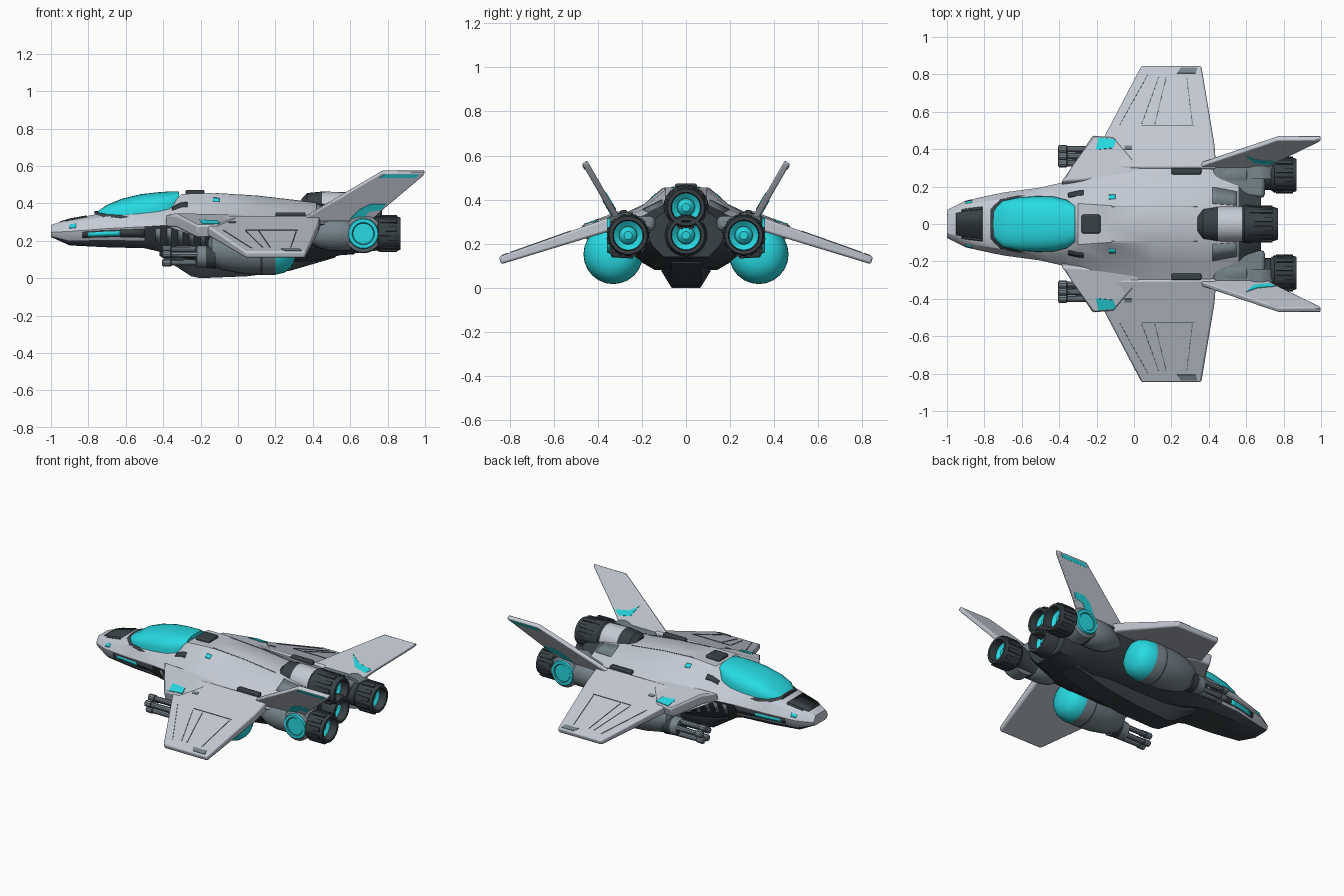
import bpy, bmesh, math
from mathutils import Vector

if "Cube" in bpy.data.objects:
    bpy.data.objects.remove(bpy.data.objects["Cube"])

def material(name, rgb):
    m = bpy.data.materials.new(name)
    m.diffuse_color = (*rgb, 1)
    m.use_nodes = True
    m.node_tree.nodes["Principled BSDF"].inputs["Base Color"].default_value = m.diffuse_color
    return m

MATS = [material("light grey", (0.55, 0.59, 0.66)), material("charcoal", (0.040, 0.053, 0.060)),
        material("slate", (0.18, 0.23, 0.26)), material("cyan", (0.02, 0.70, 0.76)),
        material("deep teal", (0.02, 0.30, 0.34))]
LIGHT, DARK, SLATE, CYAN, TEAL = range(5)

def finish(name, bm, mirror=False, bevel=0, solid=0, normals=True):
    bmesh.ops.remove_doubles(bm, verts=bm.verts, dist=1e-5)
    if normals:
        bmesh.ops.recalc_face_normals(bm, faces=bm.faces)
    me = bpy.data.meshes.new(name)
    bm.to_mesh(me)
    bm.free()
    for m in MATS:
        me.materials.append(m)
    ob = bpy.data.objects.new(name, me)
    bpy.context.collection.objects.link(ob)
    bpy.ops.object.select_all(action='DESELECT')
    bpy.context.view_layer.objects.active = ob
    ob.select_set(True)
    bpy.ops.object.shade_smooth_by_angle(angle=math.radians(35))
    if solid:
        mod = ob.modifiers.new("thickness", 'SOLIDIFY')
        mod.thickness, mod.offset = solid, 0
    if bevel:
        mod = ob.modifiers.new("bevel", 'BEVEL')
        mod.width, mod.segments, mod.limit_method = bevel, 2, 'ANGLE'
    if mirror:
        ob.modifiers.new("mirror", 'MIRROR').use_axis = (False, True, False)
    return ob

def loft(name, rings, mat):
    """Half cross-sections joined along x, then mirrored across y = 0."""
    bm = bmesh.new()
    vs = [[bm.verts.new(p) for p in r] for r in rings]
    for i in range(len(vs) - 1):
        for k in range(len(vs[0]) - 1):
            f = bm.faces.new((vs[i][k], vs[i][k+1], vs[i+1][k+1], vs[i+1][k]))
            f.material_index = mat(i, k)
    for i in (0, -1):
        bm.faces.new(vs[i]).material_index = mat(i % (len(vs) - 1), 2)
    bmesh.ops.recalc_face_normals(bm, faces=bm.faces)
    # the open side lies on the mirror plane: make the top face up
    top = max(bm.faces, key=lambda f: f.calc_center_median().z)
    if top.normal.z < 0:
        bmesh.ops.reverse_faces(bm, faces=bm.faces)
    finish(name, bm, mirror=True, normals=False)

def slab(name, pts, offs, mat, mirror=True, bevel=0):
    """Flat outline thickened by an offset vector per point on both sides."""
    bm = bmesh.new()
    a = [bm.verts.new(p + o) for p, o in zip(pts, offs)]
    b = [bm.verts.new(p - o) for p, o in zip(pts, offs)]
    bm.faces.new(a)
    bm.faces.new(b[::-1])
    for i in range(len(a)):
        j = (i + 1) % len(a)
        bm.faces.new((a[i], b[i], b[j], a[j]))
    for f in bm.faces:
        f.material_index = mat
    finish(name, bm, mirror, bevel)

def lathe(name, prof, c, axis='x', mirror=False, n=24):
    """Profile of (position, radius, colour of next segment) spun about an axis."""
    bm = bmesh.new()
    rings = []
    for u, r, _ in prof:
        ring = []
        for k in range(n):
            p, q = r * math.cos(2*math.pi*k/n), r * math.sin(2*math.pi*k/n)
            ring.append(bm.verts.new((u, c[0] + p, c[1] + q) if axis == 'x' else (c[0] + p, u, c[1] + q)))
        rings.append(ring)
    for i in range(len(prof) - 1):
        for k in range(n):
            j = (k + 1) % n
            f = bm.faces.new((rings[i][k], rings[i][j], rings[i+1][j], rings[i+1][k]))
            f.material_index = prof[i][2]
    bm.faces.new(rings[0]).material_index = prof[0][2]
    bm.faces.new(rings[-1]).material_index = prof[-1][2]
    finish(name, bm, mirror)

def box(name, lo, hi, mat, mirror=True, bevel=0.008):
    (x0, y0, z0), (x1, y1, z1) = lo, hi
    z = (z0 + z1) / 2
    pts = [Vector((x, y, z)) for x, y in ((x0, y0), (x1, y0), (x1, y1), (x0, y1))]
    slab(name, pts, [Vector((0, 0, (z1 - z0) / 2))] * 4, mat, mirror, bevel)

# Fuselage: x, then (half width, z) for top edge, shoulder, side, lower side, bottom edge
HULL = [(-1.0, .05, .285, .065, .265, .075, .245, .065, .225, .05, .22),
        (-.9, .07, .315, .105, .295, .125, .25, .11, .2, .08, .175),
        (-.7, .09, .352, .135, .33, .168, .265, .15, .205, .1, .165),
        (-.5, .10, .37, .155, .345, .195, .275, .17, .20, .11, .16),
        (-.37, .10, .385, .16, .355, .225, .283, .183, .185, .117, .13),
        (-.30, .11, .45, .175, .38, .245, .287, .19, .175, .12, .11),
        (-.15, .10, .455, .19, .38, .32, .30, .24, .15, .13, .085),
        (.1, .10, .44, .20, .37, .36, .30, .26, .15, .14, .08),
        (.4, .10, .405, .20, .355, .35, .295, .26, .17, .14, .09),
        (.56, .09, .38, .17, .34, .30, .28, .2, .18, .12, .125),
        (.68, .07, .36, .12, .33, .20, .27, .15, .19, .1, .14)]

def section(st):
    return [Vector((st[0], 0, st[2]))] + [Vector((st[0], st[i], st[i+1])) for i in range(1, 10, 2)] + [Vector((st[0], 0, st[10]))]

loft("fuselage", [section(s) for s in HULL],
     lambda i, k: DARK if k >= 4 or (k == 3 and i >= 3) or i == 9 else LIGHT)

def hull_point(x, k, t):
    for a, b in zip(HULL, HULL[1:]):
        if x <= b[0]:
            break
    f = (x - a[0]) / (b[0] - a[0])
    ra, rb = section(a), section(b)
    return ra[k].lerp(ra[k+1], t).lerp(rb[k].lerp(rb[k+1], t), f)

def hull_plate(name, x0, x1, k, t0, t1, mat, thick=.008, n=6):
    """Thin painted strip lying on one band of the fuselage."""
    bm = bmesh.new()
    rows = []
    for i in range(n + 1):
        x = x0 + (x1 - x0) * i / n
        rows.append([bm.verts.new(hull_point(x, k, t)) for t in (t0, t1)])
    for p, q in zip(rows, rows[1:]):
        bm.faces.new((p[0], p[1], q[1], q[0])).material_index = mat
    finish(name, bm, True, solid=thick)

hull_plate("nose_panel", -.95, -.81, 0, 0, 1, DARK)
hull_plate("nose_panel_side", -.92, -.81, 1, 0, .3, DARK)
hull_plate("nose_light", -.9, -.865, 2, .2, .65, CYAN)
hull_plate("chin_recess", -.83, -.5, 3, .15, .75, DARK, .006)
hull_plate("chin_stripe", -.8, -.63, 3, .25, .65, CYAN, .0095)
hull_plate("side_light", -.135, -.1, 1, .35, .6, CYAN)
hull_plate("side_vent", -.35, -.27, 1, .65, 1, DARK)
hull_plate("spine_line", -.12, .34, 0, .9, .94, SLATE, .004)
hull_plate("rear_shoulder", .42, .55, 1, .1, 1, SLATE)
for i in range(5):
    x = -.44 + i * .06
    hull_plate("belly_slat", x, x + .025, 3, .15, .95, SLATE, n=2)
box("rear_vent", (.2, .265, .32), (.36, .3, .352), DARK)

# Canopy glass and its dark rim: x, half width, base z, top z
CANOPY = [(-.75, .08, .33, .358), (-.70, .125, .33, .392), (-.62, .142, .33, .425), (-.52, .15, .33, .449),
          (-.43, .148, .335, .459), (-.36, .13, .36, .464), (-.315, .10, .41, .463)]

def arch(x, w, zb, zt):
    r = []
    for k in range(9):
        a = k * math.pi / 16
        r.append(Vector((x, w * math.sin(a) ** .8, zb + (zt - zb) * max(0, math.cos(a)) ** .65)))
    return r + [Vector((x, 0, zb))]

loft("canopy_glass", [arch(*c) for c in CANOPY], lambda i, k: CYAN)
loft("canopy_rim", [arch(-.54 + (x + .54) * 1.08, w + .011, zb - .02, zb + .028) for x, w, zb, zt in CANOPY],
     lambda i, k: DARK)
box("dorsal_hatch", (-.28, -.05, .44), (-.18, .05, .472), DARK, False)

# Keel under the belly
loft("keel", [[Vector((x, 0, .16)), Vector((x, w, .15)), Vector((x, w, z + .45 * (.15 - z))),
               Vector((x, w * .65, z)), Vector((x, 0, z))]
              for x, w, z in ((-.42, .1, .12), (-.25, .1, .01), (-.2, .1, 0), (.05, .11, .01), (.28, .11, .04), (.52, .1, .11))],
     lambda i, k: DARK)

# Swept wings drooping toward the tips, level near the body
WN = Vector((0, .313, .95))
def wing_point(x, y):
    return Vector((x, y, .287 - .33 * (max(y, .29) - .35)))
def wing_half(y):
    return .03 - .012 * (y - .35) / .49
def wing_plate(name, outline, mat, lift=0):
    slab(name, [wing_point(x, y) + WN * (wing_half(y) + lift) for x, y in outline], [WN * .003] * len(outline), mat)

outline = [(-.22, .3), (-.17, .44), (.04, .843), (.36, .843), (.43, .42), (.44, .29), (-.2, .29)]
slab("wing", [wing_point(*p) for p in outline], [WN * wing_half(p[1]) for p in outline], LIGHT, bevel=.01)
glove = [(-.39, .215), (-.33, .30), (-.22, .465), (-.11, .455), (-.02, .35), (.06, .25)]
slab("wing_glove", [wing_point(*p) for p in glove], [WN * .035] * 6, LIGHT, bevel=.01)
wing_plate("glove_light", [(-.205, .385), (-.11, .395), (-.095, .44), (-.19, .45)], CYAN, .008)
wing_plate("tip_marker", [(.23, .80), (.33, .80), (.34, .83), (.25, .83)], SLATE)
wing_plate("wing_marker", [(-.05, .39), (-.01, .39), (-.01, .41), (-.05, .41)], SLATE)
for x0, y0, x1, y1 in ((-.08, .52, .07, .79), (.04, .53, .13, .78), (.11, .53, .17, .78), (.31, .53, .28, .78)):
    wing_plate("wing_seam", [(x0, y0), (x0 + .004, y0), (x1 + .004, y1), (x1, y1)], SLATE)
wing_plate("wing_seam_root", [(.04, .515), (.32, .515), (.32, .519), (.04, .519)], SLATE)

# Canted tail fins: outline given as x and fraction up the fin
FN = Vector((0, .87, -.49))
def fin_point(x, s):
    return Vector((x, .31 + .15 * s, .31 + .26 * s))
fin = [(.33, 0), (.77, 1), (1.0, 1), (.99, .93), (.78, .25), (.71, 0)]
slab("tail_fin", [fin_point(*p) for p in fin], [FN * .014] * 6, LIGHT, bevel=.006)
tip = [(.755, .9), (.785, .97), (.97, .97), (.95, .9)]
outer = [(.60, .06), (.65, .25), (.71, .36), (.79, .36), (.765, .24), (.70, .2), (.67, .06)]
inner = [(.60, .44), (.66, .30), (.76, .24), (.72, .14), (.64, .2)]
for name, shape, side, col in (("fin_tip_stripe", tip, 1, CYAN), ("fin_outer_flash", outer, 1, CYAN),
                               ("fin_inner_flash", inner, -1, CYAN)):
    slab(name, [fin_point(*p) + FN * .0145 * side for p in shape], [FN * .003] * len(shape), col)

# Engines: hollow nozzles with glowing cores
def nozzle(end, r):
    return [(end - .02, r, DARK), (end, r * .93, DARK), (end, r * .76, DARK), (end - .05, r * .72, CYAN),
            (end - .07, r * .45, TEAL), (end - .06, r * .4, CYAN), (end - .045, r * .2, CYAN)]

def slats(name, x0, x1, c, r, mirror):
    for k in range(12):
        a = math.pi * (k + .5) / 6
        d, t = Vector((0, math.cos(a), math.sin(a))), Vector((0, -math.sin(a), math.cos(a)))
        m = Vector((0, *c)) + d * r
        pts = [m + Vector((x, 0, 0)) + t * w for x, w in ((x0, -.014), (x1, -.012), (x1, .012), (x0, .014))]
        slab(name, pts, [d * .006] * 4, DARK, mirror)

lathe("upper_engine", [(.34, .06, DARK), (.37, .09, DARK), (.45, .098, LIGHT), (.58, .095, DARK),
                       (.59, .103, DARK)] + nozzle(.77, .09), (0, .365))
lathe("lower_engine", [(.35, .1, DARK), (.5, .115, DARK), (.62, .112, DARK), (.63, .1, DARK)] + nozzle(.77, .09), (0, .238))
lathe("side_engine", [(.36, .04, SLATE), (.44, .08, SLATE), (.5, .092, SLATE), (.6, .092, DARK), (.62, .08, DARK),
                      (.73, .08, DARK), (.75, .095, DARK)] + nozzle(.87, .092), (.262, .238), mirror=True)
slats("upper_nozzle_slat", .61, .74, (0, .365), .094, False)
slats("side_nozzle_slat", .76, .85, (.262, .238), .093, True)
lathe("side_thruster", [(.24, .105, SLATE), (.335, .1, SLATE), (.345, .082, CYAN), (.358, .078, CYAN),
                        (.358, .06, TEAL), (.352, .055, CYAN)], (.67, .238), axis='y', mirror=True)
box("engine_saddle", (.42, .14, .26), (.7, .32, .325), SLATE, bevel=.02)

# Under-wing pods with glowing rear domes
lathe("wing_pod", [(-.16, .05, SLATE), (-.14, .085, SLATE), (-.08, .11, SLATE), (.02, .128, SLATE), (.12, .135, DARK),
                   (.13, .135, SLATE), (.2, .134, CYAN), (.25, .122, CYAN), (.285, .095, CYAN), (.303, .055, CYAN),
                   (.308, .015, CYAN)], (.33, .152), mirror=True)

# Rotary guns ahead of the pods
lathe("gun_housing", [(-.23, .045, DARK), (-.22, .058, SLATE), (-.17, .06, DARK), (-.12, .065, DARK)], (.36, .115), mirror=True, n=16)
for k in range(5):
    a = 2 * math.pi * k / 5 + .3
    lathe("gun_barrel", [(-.405, .015, SLATE), (-.4, .021, SLATE), (-.36, .021, DARK), (-.355, .016, SLATE), (-.21, .018, SLATE)],
          (.362 + .04 * math.cos(a), .115 + .04 * math.sin(a)), mirror=True, n=10)
